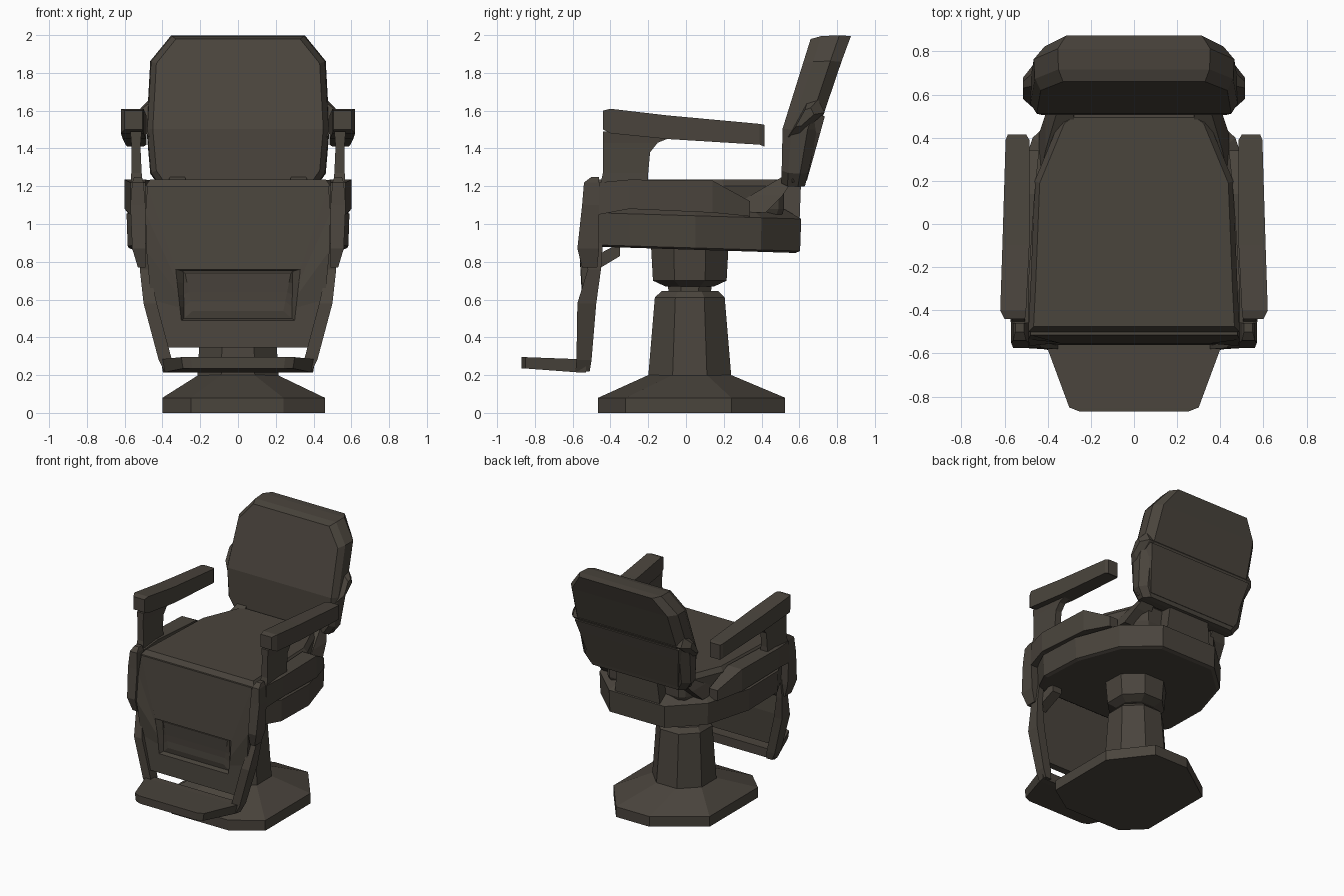
import bpy, bmesh, math

if "Cube" in bpy.data.objects:
    bpy.data.objects.remove(bpy.data.objects["Cube"])

mat = bpy.data.materials.new("dark_brown_grey")
mat.diffuse_color = (0.068, 0.058, 0.046, 1)
mat.use_nodes = True
mat.node_tree.nodes["Principled BSDF"].inputs["Base Color"].default_value = mat.diffuse_color


def finish(name, bm, mirror=False):
    bmesh.ops.recalc_face_normals(bm, faces=bm.faces)
    me = bpy.data.meshes.new(name)
    bm.to_mesh(me)
    bm.free()
    me.materials.append(mat)
    ob = bpy.data.objects.new(name, me)
    bpy.context.collection.objects.link(ob)
    if mirror:
        ob.modifiers.new("mirror", 'MIRROR').use_mirror_merge = False
    return ob


def loft(name, rings, mirror=False, strip_caps=False):
    """Skin closed rings of equal length and cap both ends."""
    bm = bmesh.new()
    vs = [[bm.verts.new(p) for p in r] for r in rings]
    n = len(vs[0])
    for a, b in zip(vs, vs[1:]):
        for i in range(n):
            j = (i + 1) % n
            bm.faces.new((a[i], a[j], b[j], b[i]))
    for r in (vs[0], vs[-1]):
        if strip_caps:
            for i in range(n // 2 - 1):
                bm.faces.new((r[i], r[i + 1], r[n - 2 - i], r[n - 1 - i]))
        else:
            bm.faces.new(r)
    return finish(name, bm, mirror)


def sym(half):
    """Close a right-hand half outline by reflecting it in x."""
    return half + [(-x, y, z) for x, y, z in reversed(half)]


def zr(x0, x1, y0, y1, z):
    return [(x0, y0, z), (x1, y0, z), (x1, y1, z), (x0, y1, z)]


def yr(x0, x1, z0, z1, y):
    return [(x0, y, z0), (x1, y, z0), (x1, y, z1), (x0, y, z1)]


def octa(rx, ry, z, cx=0.0, cy=0.02):
    k = 1 / math.cos(math.pi / 8)
    return [(cx + rx * k * math.cos((i + .5) * math.pi / 4),
             cy + ry * k * math.sin((i + .5) * math.pi / 4), z) for i in range(8)]


def lerp(table, z):
    for (z0, v0), (z1, v1) in zip(table, table[1:]):
        if z <= z1:
            break
    return v0 + (v1 - v0) * (z - z0) / (z1 - z0)


# Pedestal on an uneven octagonal foot
foot = [(.46, .24), (.24, .525), (-.05, .525), (-.4, .28),
        (-.4, -.32), (-.25, -.465), (.24, -.465), (.46, -.32)]
loft("base", [[(x, y, 0) for x, y in foot], [(x, y, .08) for x, y in foot],
              octa(.21, .22, .2)])
loft("column", [octa(.215, .22, .19), octa(.19, .185, .61), octa(.16, .15, .645)])
loft("neck", [octa(.11, .11, .62), octa(.11, .12, .71)])
loft("seat_mount", [octa(.14, .13, .67), octa(.195, .195, .7), octa(.21, .205, .88)])

# Seat frame: faceted tub narrowing towards the back
frame = [(.5, -.48), (.59, -.3), (.585, .05), (.47, .4), (.24, .61)]


def frame_ring(s, z):
    return sym([(x * s, y * s, z - .03 * (y + .5)) for x, y in frame])


loft("seat_frame", [frame_ring(.95, .88), frame_ring(.99, .89), frame_ring(1, 1.06),
                    frame_ring(.86, 1.11)], strip_caps=True)

# Cushion
cush = [(.49, -.5), (.48, -.3), (.46, .2), (.34, .49), (.3, .52)]


def cushion_ring(s, z):
    return sym([(x * s, y * s, z) for x, y in cush])


loft("cushion", [cushion_ring(.97, 1.04), cushion_ring(1, 1.08), cushion_ring(1, 1.2),
                 cushion_ring(.95, 1.235)], strip_caps=True)

# Backrest: outline lofted front to back along a reclining profile
front = [(1.2, .505), (1.5, .51), (1.98, .66)]
back = [(1.2, .63), (1.58, .72), (2.0, .875)]
outline = [(.41, 1.2), (.46, 1.27), (.48, 1.5), (.46, 1.86), (.35, 1.995)]


def back_ring(s, sz, t):
    pts = []
    for x, z in outline:
        z = 1.6 + (z - 1.6) * sz
        f, b = lerp(front, z), lerp(back, z)
        pts.append((x * s, f + (b - f) * t, z))
    return sym(pts)


loft("backrest", [back_ring(.94, .96, 0), back_ring(1, 1, .25), back_ring(1.01, 1.01, .7),
                  back_ring(.9, 1, 1)], strip_caps=True)

# Rear shell plate and the tapered crossbar above it
loft("back_plate", [sym([(.44, .56, 1.22), (.48, .6, 1.5), (.48, .62, 1.6)]),
                    sym([(.38, .64, 1.23), (.43, .71, 1.48), (.45, .735, 1.57)])],
     strip_caps=True)
bar = [(.54, 1.46), (.6, 1.47), (.735, 1.59), (.7, 1.66), (.64, 1.64)]
loft("back_bar", [[(x, .62 + (y - .62) * s, 1.57 + (z - 1.57) * s) for y, z in bar]
                  for x, s in ((-.515, .5), (-.47, 1), (.47, 1), (.515, .5))])

# Backrest carrier and its side braces
loft("back_post", [zr(-.2, .2, .42, .6, .98), zr(-.17, .17, .53, .61, 1.25)])
loft("back_brace", [zr(.3, .44, .2, .42, 1.06), zr(.27, .41, .34, .51, 1.15),
                    zr(.28, .36, .51, .58, 1.25)], True)

# Arms
loft("arm_pad", [yr(.505, .6, 1.5, 1.6, -.44), yr(.5, .62, 1.48, 1.61, -.4),
                 yr(.485, .61, 1.45, 1.575, -.1), yr(.485, .595, 1.42, 1.53, .39),
                 yr(.5, .585, 1.41, 1.525, .415)], True)
loft("arm_support", [zr(.5, .57, -.46, -.2, 1.18), zr(.51, .565, -.44, -.2, 1.27),
                     zr(.515, .565, -.44, -.19, 1.38), zr(.515, .565, -.44, -.15, 1.43),
                     zr(.51, .57, -.44, .0, 1.49)], True)
loft("side_rail", [yr(.49, .57, 1.05, 1.22, -.46), yr(.49, .6, 1.08, 1.235, -.3),
                   yr(.46, .585, 1.06, 1.23, .14), yr(.44, .51, 1.04, 1.12, .34)], True)

# Posts in front of the arms, running down into the leg rest frame
loft("front_post", [zr(.49, .53, -.55, -.47, .77), zr(.49, .56, -.575, -.46, .87),
                    zr(.49, .57, -.55, -.46, 1.1), zr(.5, .56, -.54, -.46, 1.22),
                    zr(.51, .55, -.5, -.46, 1.25)], True)
loft("leg_frame", [zr(.34, .39, -.585, -.51, .22), zr(.35, .42, -.58, -.5, .28),
                   zr(.43, .5, -.575, -.475, .58), zr(.47, .52, -.52, -.45, .76),
                   zr(.47, .51, -.54, -.44, .9)], True)

# Leg rest panel with a recessed rectangle
face = [(.34, -.56), (.6, -.545), (.86, -.565), (1.06, -.535), (1.2, -.515)]
body = [(.37, .345), (.46, .6), (.485, .86), (.49, 1.06), (.48, 1.2)]


def rect_ring(x0, x1, z0, z1, depth):
    pts = []
    for t in (0, .25, .5, .75, 1):
        z = z0 + (z1 - z0) * t
        pts.append((x0 + (x1 - x0) * t, lerp(face, z) + depth, z))
    return sym(pts)


loft("leg_panel", [sym([(x, lerp(face, z) + .055, z) for x, z in body]),
                   sym([(x, lerp(face, z), z) for x, z in body]),
                   rect_ring(.3, .33, .49, .76, 0),
                   rect_ring(.285, .29, .5, .75, .035),
                   rect_ring(.24, .28, .54, .74, .025)], strip_caps=True)

# Sloping brackets joining the leg rest to the underside of the seat
loft("leg_bracket", [yr(.4, .48, .74, .82, -.5), yr(.38, .46, .83, .9, -.35)], True)

# Foot plate and its rear crossbar
plate = [(.41, -.53), (.4, -.58), (.3, -.85), (.25, -.87)]
loft("foot_plate", [sym([(x * .97, y, .235 if y < -.6 else .215) for x, y in plate]),
                    sym([(x, y, .295 if y < -.6 else .285) for x, y in plate])],
     strip_caps=True)
